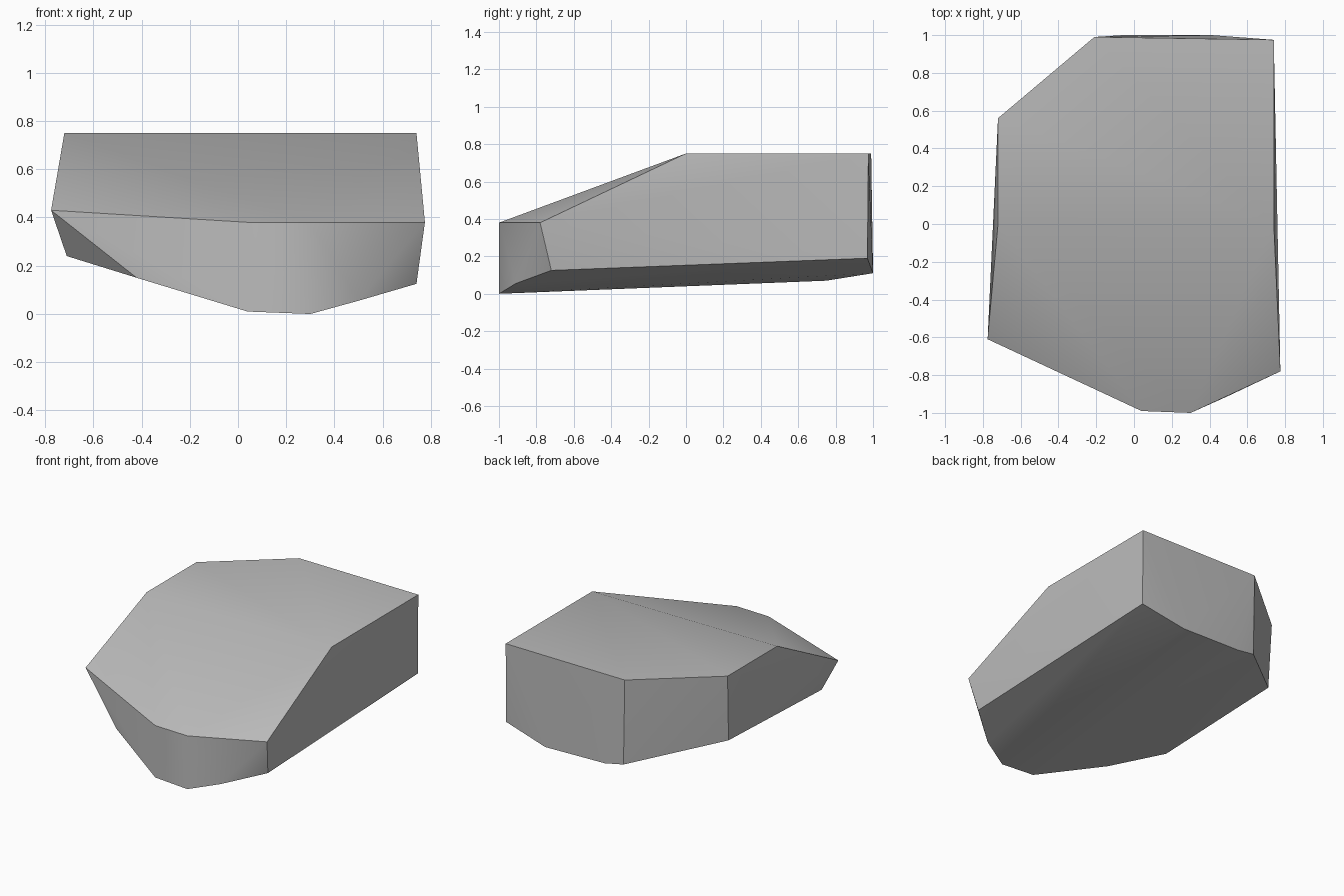
import bpy, bmesh
from math import radians

cube = bpy.data.objects.get("Cube")
if cube:
    bpy.data.objects.remove(cube, do_unlink=True)

# Grey stone colour
GREY = (0.5, 0.5, 0.5, 1)
stone = bpy.data.materials.new("stone grey")
stone.use_nodes = True
stone.diffuse_color = GREY
stone.node_tree.nodes["Principled BSDF"].inputs["Base Color"].default_value = GREY

# Corners of the chiselled block
TOP = 0.75
top_outline = [(-0.72, 0.0), (-0.72, 0.56), (-0.21, 0.99), (0.74, 0.975), (0.74, 0.0)]
front_rim = [(-0.775, -0.61, 0.43), (0.04, -0.99, 0.38), (0.30, -1.0, 0.38), (0.775, -0.78, 0.38)]
front_base = [(-0.42, -0.77, 0.15), (0.04, -0.99, 0.01), (0.30, -1.0, 0.0),
              (0.50, -0.91, 0.055), (0.74, -0.72, 0.125)]
left_base = [(-0.71, -0.515, 0.24), (-0.71, 0.535, 0.28)]
back_base = [(-0.20, 0.99, 0.145), (-0.06, 1.0, 0.12), (0.41, 1.0, 0.11), (0.74, 0.97, 0.19)]
underside = [(0.20, 0.75, 0.07)]

# Wrap the corners in a convex shell
bm = bmesh.new()
for p in [(x, y, TOP) for x, y in top_outline] + front_rim + front_base + left_base + back_base + underside:
    bm.verts.new(p)
bmesh.ops.convex_hull(bm, input=bm.verts)
bmesh.ops.recalc_face_normals(bm, faces=bm.faces)

mesh = bpy.data.meshes.new("rock")
bm.to_mesh(mesh)
bm.free()
mesh.materials.append(stone)
rock = bpy.data.objects.new("rock", mesh)
bpy.context.collection.objects.link(rock)

# Soft facets with crisp main edges
bpy.context.view_layer.objects.active = rock
rock.select_set(True)
bpy.ops.object.shade_smooth_by_angle(angle=radians(30))
